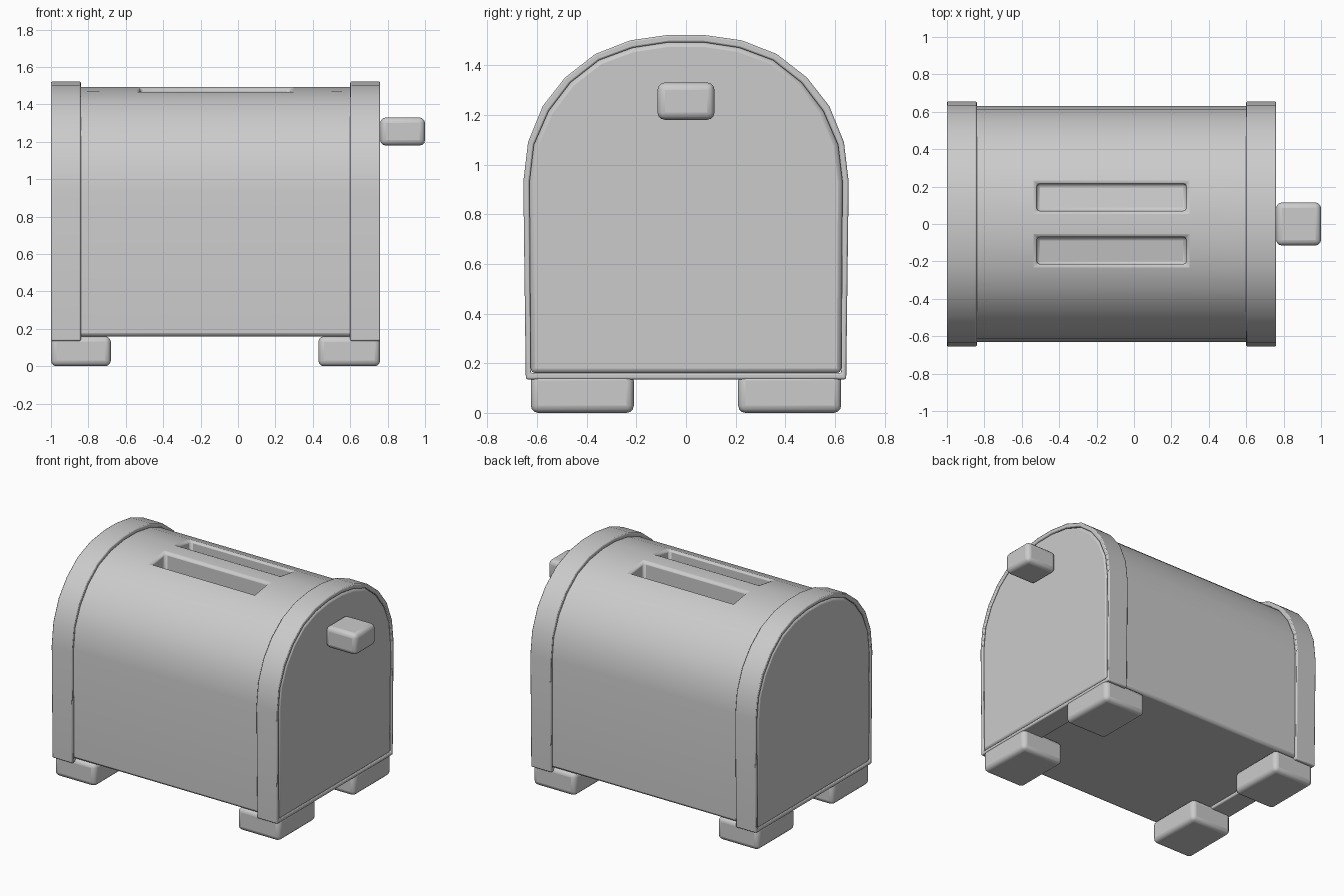
import bpy, bmesh

if "Cube" in bpy.data.objects:
    bpy.data.objects.remove(bpy.data.objects["Cube"])

# Half cross-sections (y, z) from bottom to top, body and outer band
BODY = [(0.625, 0.16), (0.63, 0.93), (0.612, 1.08), (0.553, 1.215), (0.465, 1.33),
        (0.35, 1.42), (0.215, 1.47), (0.07, 1.492)]
BAND = [(0.645, 0.135), (0.655, 0.93), (0.636, 1.09), (0.577, 1.235), (0.487, 1.35),
        (0.365, 1.445), (0.224, 1.50), (0.07, 1.522)]


def full(half):
    return half + [(-y, z) for y, z in reversed(half)]


def finish(name, bm, bevel, segments=2):
    bmesh.ops.recalc_face_normals(bm, faces=bm.faces)
    me = bpy.data.meshes.new(name)
    bm.to_mesh(me)
    bm.free()
    ob = bpy.data.objects.new(name, me)
    bpy.context.collection.objects.link(ob)
    mod = ob.modifiers.new("bevel", 'BEVEL')
    mod.width, mod.segments = bevel, segments
    mod.limit_method, mod.angle_limit = 'ANGLE', 0.6
    bpy.ops.object.select_all(action='DESELECT')
    ob.select_set(True)
    bpy.context.view_layer.objects.active = ob
    bpy.ops.object.shade_smooth_by_angle(angle=0.7)
    return ob


def ring(bm, half, x):
    return [bm.verts.new((x, y, z)) for y, z in full(half)]


def bridge(bm, a, b):
    n = len(a)
    return [bm.faces.new((a[i], a[(i + 1) % n], b[(i + 1) % n], b[i])) for i in range(n)]


def box(name, lo, hi, bevel):
    bm = bmesh.new()
    bmesh.ops.create_cube(bm, size=1)
    for v in bm.verts:
        v.co = [(l + h) / 2 + c * (h - l) for l, h, c in zip(lo, hi, v.co)]
    return finish(name, bm, bevel, 3)


# Body with two bread slots sunk into the top facets
bm = bmesh.new()
rings = [ring(bm, BODY, x) for x in (-1.0, -0.52, 0.28, 0.76)]
strips = [bridge(bm, a, b) for a, b in zip(rings, rings[1:])]
bm.faces.new(rings[0])
bm.faces.new(rings[-1])
bmesh.ops.recalc_face_normals(bm, faces=bm.faces)
slots = [strips[1][6], strips[1][8]]
out = bmesh.ops.extrude_discrete_faces(bm, faces=slots)
for f in out["faces"]:
    bmesh.ops.translate(bm, verts=f.verts, vec=(0, 0, -0.2))
finish("body", bm, 0.018)

# End bands wrapped around the body
for name, x0, x1 in (("left_band", -1.0, -0.84), ("right_band", 0.6, 0.76)):
    bm = bmesh.new()
    o0, o1 = ring(bm, BAND, x0), ring(bm, BAND, x1)
    i1, i0 = ring(bm, BODY, x1), ring(bm, BODY, x0)
    loops = [o0, o1, i1, i0]
    for k in range(4):
        bridge(bm, loops[k], loops[(k + 1) % 4])
    finish(name, bm, 0.007)

# Feet
for xn, x0, x1 in (("left", -1.0, -0.68), ("right", 0.43, 0.76)):
    for yn, y0, y1 in (("front", -0.625, -0.21), ("back", 0.21, 0.625)):
        box(f"{yn}_{xn}_foot", (x0, y0, 0.0), (x1, y1, 0.16), 0.03)

# Lever
box("lever", (0.76, -0.115, 1.18), (1.0, 0.115, 1.33), 0.03)
